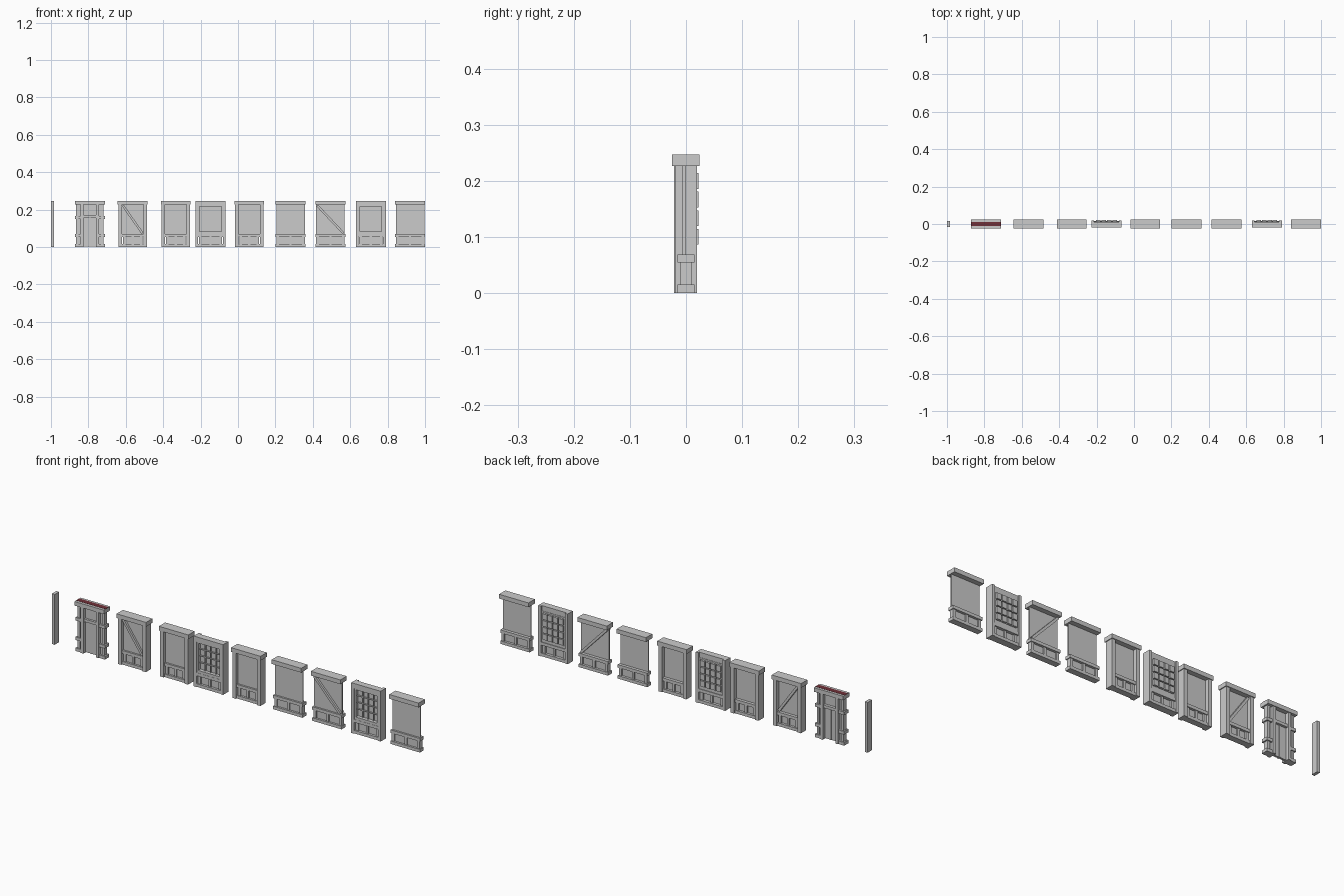
import bpy, bmesh, math
from mathutils import Matrix

if "Cube" in bpy.data.objects:
    bpy.data.objects.remove(bpy.data.objects["Cube"])

H, W = 0.247, 0.08           # wall height, half width of a section
RAIL_Z = [(0, 0.015), (0.054, 0.069)]


def boxes(name, cx, parts, colour=None):
    """One object made of boxes given as (x0, x1, y0, y1, z0, z1[, tilt])."""
    bm = bmesh.new()
    for x0, x1, y0, y1, z0, z1, *tilt in parts:
        m = Matrix.Translation(((x0 + x1) / 2, (y0 + y1) / 2, (z0 + z1) / 2))
        if tilt:
            m = m @ Matrix.Rotation(tilt[0], 4, 'Y')
        m = m @ Matrix.Diagonal((x1 - x0, y1 - y0, z1 - z0, 1))
        bmesh.ops.create_cube(bm, size=1, matrix=m)
    me = bpy.data.meshes.new(name)
    bm.to_mesh(me)
    bm.free()
    ob = bpy.data.objects.new(name, me)
    ob.location.x = cx
    bpy.context.collection.objects.link(ob)
    if colour:
        mat = bpy.data.materials.new(name)
        mat.diffuse_color = colour
        mat.use_nodes = True
        mat.node_tree.nodes["Principled BSDF"].inputs["Base Color"].default_value = mat.diffuse_color
        me.materials.append(mat)
    return ob


def both(x0, x1, *rest):
    """A box and its mirror image in x."""
    return [(x0, x1, *rest), (-x1, -x0, *rest)]


def lower_wall(cx, w, y):
    # Sill and middle rail, three short studs and the infill between them
    boxes("rails", cx, [(-w, w, -y, y, a, b) for a, b in RAIL_Z])
    boxes("short_studs", cx, both(w - 0.018, w - 0.004, -0.011, 0.011, 0.015, 0.054)
          + [(-0.006, 0.006, -0.011, 0.011, 0.015, 0.054)])
    boxes("lower_infill", cx, [(0.004 - w, w - 0.004, -0.005, 0.003, 0.015, 0.054)])


def wall(cx, posts=False, brace=False):
    boxes("top_beam", cx, [(-W, W, -0.025, 0.024, 0.226, H)])
    inner = 0.058 if posts else 0.076
    boxes("plaster_panel", cx, [(-inner, inner, -0.006, 0, 0.069, 0.226)])
    if posts:
        boxes("side_posts", cx, both(0.057, 0.076, -0.021, 0.02, 0, 0.226))
        lower_wall(cx, 0.057, 0.015)
    else:
        lower_wall(cx, W, 0.015)
    if brace:
        # Diagonal from upper left to lower right
        dx, dz = 2 * inner - 0.012, 0.148
        n = math.hypot(dx, dz)
        boxes("diagonal_brace", cx,
              [(-n / 2, n / 2, -0.016, 0.012, 0.1415, 0.1535, math.atan2(dz, dx))])


def window(cx):
    boxes("window_posts", cx, both(0.066, W, -0.02, 0.02, 0, H))
    boxes("window_top_beam", cx, [(-0.066, 0.066, -0.02, 0.012, 0.222, H)])
    lower_wall(cx, 0.066, 0.017)
    # Frame around the opening
    boxes("window_frame", cx, both(0.058, 0.067, -0.016, 0.014, 0.069, 0.222)
          + [(-0.058, 0.058, -0.016, 0.014, 0.069, 0.082),
             (-0.058, 0.058, -0.016, 0.014, 0.216, 0.222)])
    # Glazing with front bars and raised panes at the back
    boxes("glazing", cx, [(-0.058, 0.058, 0.002, 0.012, 0.082, 0.216)])
    pw, ph = 0.116 / 4, 0.132 / 4
    bars = [(-0.058 + pw * i - 0.002, -0.058 + pw * i + 0.002, -0.005, 0.002, 0.082, 0.216)
            for i in (1, 2, 3)]
    bars += [(-0.058, 0.058, -0.005, 0.002, 0.084 + ph * i - 0.002, 0.084 + ph * i + 0.002)
             for i in (1, 2, 3)]
    boxes("window_bars", cx, bars)
    panes = []
    for i in range(4):
        for j in range(4):
            x, z = -0.058 + pw * i, 0.084 + ph * j
            panes.append((x + 0.0025, x + pw - 0.0025, 0.012, 0.0225, z + 0.0025, z + ph - 0.0025))
    boxes("window_panes", cx, panes)


def door(cx):
    boxes("door_top_beam", cx, [(-W, W, -0.025, 0.024, 0.226, H - 0.001)])
    boxes("beam_top_strip", cx, [(-W, W, -0.012, 0.012, H - 0.001, H)], (0.16, 0.03, 0.04, 1))
    boxes("door_posts", cx, both(0.034, 0.049, -0.021, 0.02, 0, 0.226))
    boxes("door_lintel", cx, [(-0.034, 0.034, -0.017, 0.016, 0.156, 0.17)])
    boxes("transom_panel", cx, [(-0.034, 0.034, -0.006, 0.002, 0.17, 0.226)])
    boxes("door_leaf", cx, [(-0.034, 0.034, -0.006, 0.004, 0.003, 0.156)])
    boxes("door_middle_bar", cx, [(-0.003, 0.003, -0.009, 0.007, 0.003, 0.156)])
    # Narrow side walls with three projecting rails
    boxes("side_panels", cx, both(0.049, 0.073, -0.007, 0.005, 0.004, 0.226))
    rails = []
    for a, b in RAIL_Z + [(0.15, 0.165)]:
        rails += both(0.049, W, -0.017, 0.016, a, b)
    boxes("side_rails", cx, rails)
    boxes("side_studs", cx, both(0.06, 0.073, -0.012, 0.011, 0.004, 0.226))


# The row of sections from left to right
boxes("corner_post", -0.9925, [(-0.0075, 0.0075, -0.017, 0.017, 0, H)])
door(-0.792)
wall(-0.563, posts=True, brace=True)
wall(-0.333, posts=True)
window(-0.147)
wall(0.06, posts=True)
wall(0.281)
wall(0.494, brace=True)
window(0.71)
wall(0.92)
